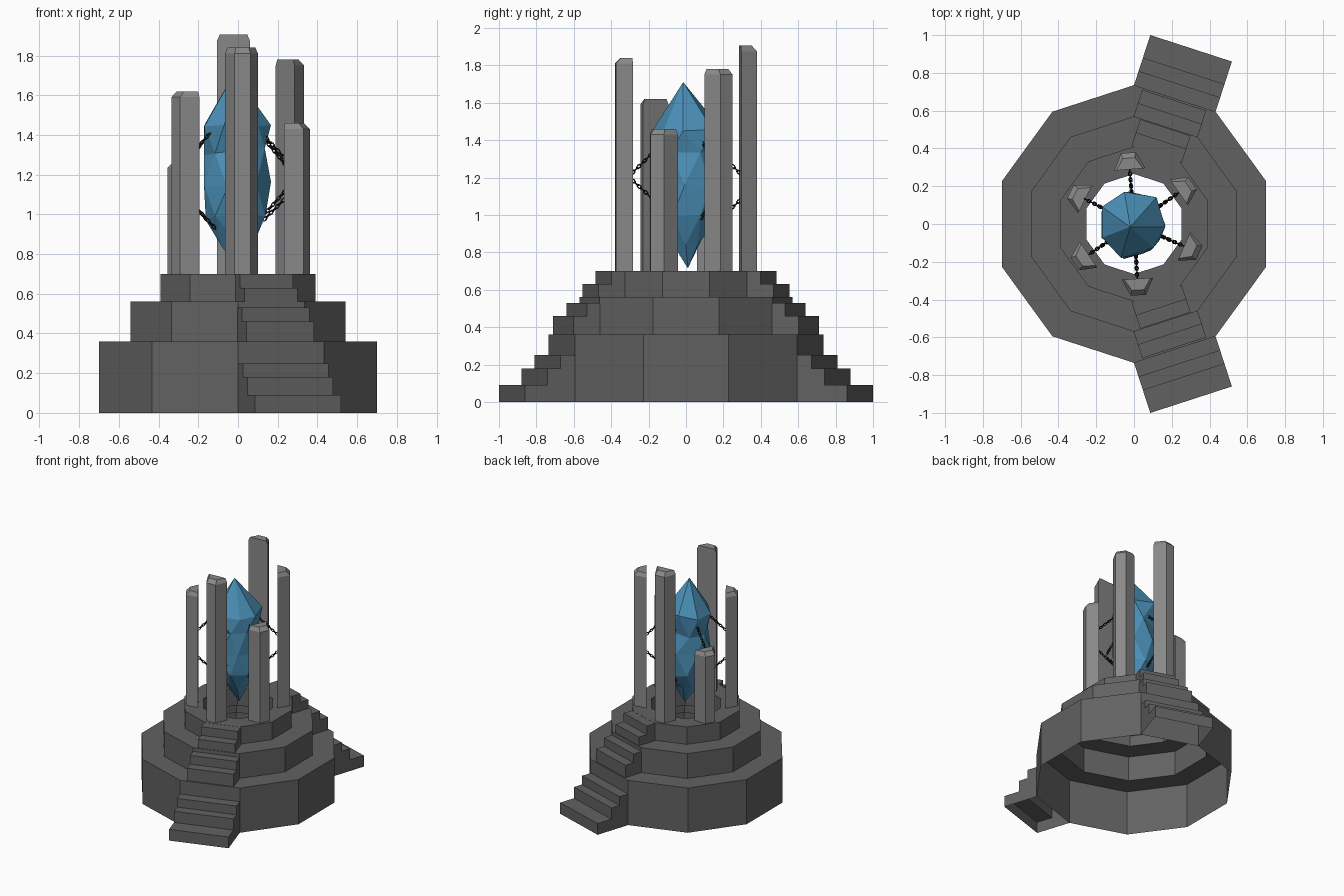
import bpy, bmesh, math, random
from mathutils import Vector, Matrix

if "Cube" in bpy.data.objects:
    bpy.data.objects.remove(bpy.data.objects["Cube"])

random.seed(4)


def material(name, rgb):
    m = bpy.data.materials.new(name)
    m.diffuse_color = (*rgb, 1)
    m.use_nodes = True
    m.node_tree.nodes["Principled BSDF"].inputs["Base Color"].default_value = m.diffuse_color
    return m


DARK = material("dark_stone", (0.12, 0.12, 0.12))
LIGHT = material("light_stone", (0.25, 0.25, 0.25))
BLUE = material("blue_crystal", (0.07, 0.28, 0.48))
IRON = material("black_iron", (0.012, 0.012, 0.012))


def finish(bm, name, mat):
    bmesh.ops.recalc_face_normals(bm, faces=bm.faces)
    me = bpy.data.meshes.new(name)
    bm.to_mesh(me)
    bm.free()
    me.materials.append(mat)
    ob = bpy.data.objects.new(name, me)
    bpy.context.scene.collection.objects.link(ob)
    return ob


def bridge(bm, a, b):
    n = len(a)
    for i in range(n):
        j = (i + 1) % n
        bm.faces.new((a[i], a[j], b[j], b[i]))


def polar(d, t, z, deg):
    """Point at distance d along a direction, t sideways."""
    return Matrix.Rotation(math.radians(deg), 3, 'Z') @ Vector((d, t, z))


# Three-tier decagonal base: hollow shell with an opening in the top
bm = bmesh.new()
loops = []
for r, z in [(.735, 0), (.735, .36), (.57, .36), (.57, .56),
             (.41, .56), (.41, .70), (.265, .70), (.265, .56)]:
    loops.append([bm.verts.new(polar(r, 0, z, 18 + 36 * k)) for k in range(10)])
for a, b in zip(loops, loops[1:]):
    bridge(bm, a, b)
finish(bm, "tiered_base", DARK)


# Stairs: open-backed steps, one flight per tier
def flight(name, deg, half, z0, d_in, steps):
    bm = bmesh.new()
    z = z0
    for i, (d, top) in enumerate(steps):
        d_next = steps[i + 1][0] if i + 1 < len(steps) else d_in

        def quad(*pts):
            bm.faces.new([bm.verts.new(polar(*p, deg)) for p in pts])
        quad((d, -half, z), (d, half, z), (d, half, top), (d, -half, top))
        quad((d, -half, top), (d, half, top), (d_next, half, top), (d_next, -half, top))
        for s in (-half, half):
            quad((d, s, z), (d, s, top), (d_in, s, top), (d_in, s, z))
        z = top
    bmesh.ops.remove_doubles(bm, verts=bm.verts, dist=1e-4)
    finish(bm, name, DARK)


for side, deg in (("front", -72), ("back", 72)):
    flight(side + "_lower_stairs", deg, .227, 0, .699,
           [(.978, .09), (.852, .18), (.778, .25)])
    flight(side + "_middle_stairs", deg, .178, .36, .542,
           [(.689, .46), (.615, .53)])
    flight(side + "_upper_stairs", deg, .14, .56, .388,
           [(.537, .63), (.464, .699)])


# Pillars: tapered section, chamfered on the outer top edges
def pillar(name, deg, top):
    bm = bmesh.new()
    full = [(.29, -.083), (.378, -.04), (.378, .04), (.29, .083)]
    cut = [(.29, -.07), (.35, -.032), (.35, .032), (.29, .07)]
    rings = [[bm.verts.new(polar(d, t, z, deg)) for d, t in prof]
             for prof, z in ((full, .70), (full, top - .03), (cut, top))]
    bridge(bm, rings[0], rings[1])
    bridge(bm, rings[1], rings[2])
    bm.faces.new(rings[2])
    bm.faces.new(rings[0])
    finish(bm, name, LIGHT)


# Chains: alternating oval links
def add_chain(bm, a, b):
    axis = (b - a).normalized()
    side = axis.cross(Vector((0, 0, 1))).normalized()
    up = side.cross(axis)
    count = max(2, round((b - a).length / .023))
    for k in range(count):
        c = a.lerp(b, (k + .5) / count)
        u, w = (side, up) if k % 2 else (up, side)
        rings = []
        for i in range(8):
            t = math.tau * i / 8
            ring = []
            for j in range(4):
                p = math.tau * j / 4
                out = math.cos(p) * .0035
                ring.append(bm.verts.new(
                    c + axis * math.cos(t) * (.0155 + out)
                    + u * math.sin(t) * (.008 + out) + w * math.sin(p) * .0035))
            rings.append(ring)
        for i in range(8):
            bridge(bm, rings[i], rings[(i + 1) % 8])


for name, deg, top, hi, lo in (
        ("front", -86.5, 1.84, 1.22, 1.19), ("back", 94.5, 1.905, 1.22, 1.08),
        ("right_back", 35, 1.78, 1.25, 1.12), ("right_front", -24, 1.46, 1.25, 1.11),
        ("left_front", 214, 1.62, 1.29, 1.07), ("left_back", 153, 1.265, 1.27, 1.08)):
    pillar(name + "_pillar", deg, top)
    bm = bmesh.new()
    add_chain(bm, polar(.292, 0, hi, deg), polar(.15, 0, hi + .14, deg))
    add_chain(bm, polar(.292, 0, lo, deg), polar(.14, 0, lo - .14, deg))
    finish(bm, name + "_chains", IRON)

# Floating crystal: irregular staggered rings between two points
bm = bmesh.new()
N = 7
rings = []
for k, (r, z) in enumerate([(.085, .86), (.155, .99), (.178, 1.15), (.162, 1.31), (.178, 1.46)]):
    ring = []
    for i in range(N):
        p = polar(r * random.uniform(.93, 1.07), 0, z + random.uniform(-.025, .025),
                  360 * (i + .5 * k) / N + random.uniform(-6, 6))
        ring.append(bm.verts.new(p + Vector((-.008, 0, 0))))
    rings.append(ring)
for a, b in zip(rings, rings[1:]):
    for i in range(N):
        j = (i + 1) % N
        bm.faces.new((a[i], a[j], b[i]))
        bm.faces.new((a[j], b[j], b[i]))
low = bm.verts.new((.005, .01, .715))
high = bm.verts.new((-.02, -.015, 1.71))
for i in range(N):
    j = (i + 1) % N
    bm.faces.new((rings[0][j], rings[0][i], low))
    bm.faces.new((rings[-1][i], rings[-1][j], high))
finish(bm, "crystal", BLUE)
